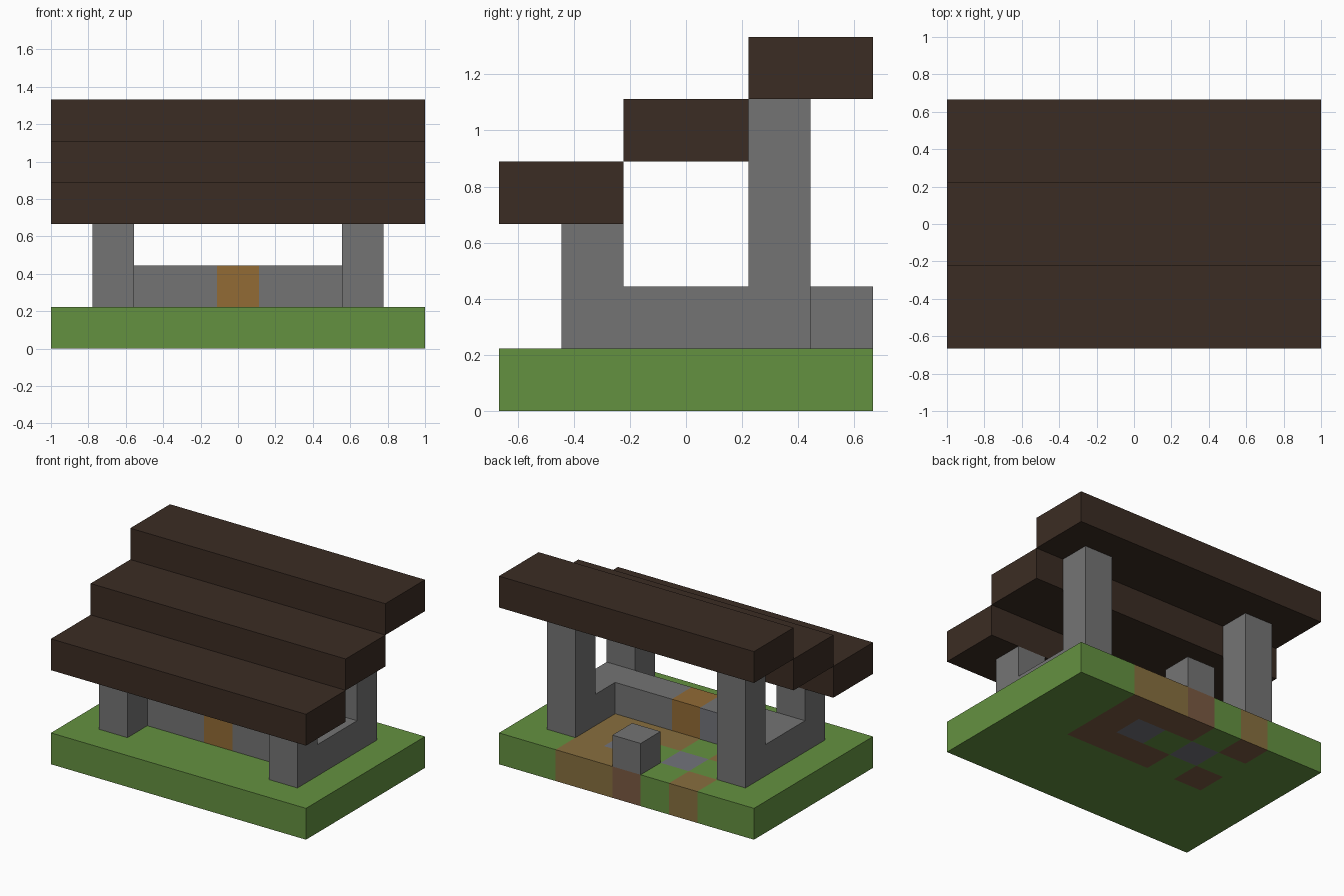
import bpy
import bmesh
from mathutils import Vector

if "Cube" in bpy.data.objects:
    bpy.data.objects.remove(bpy.data.objects["Cube"], do_unlink=True)

U = 2 / 9                      # block size
NX, NY = 9, 6                  # footprint in blocks
ORIGIN = Vector((-1, -NY * U / 2, 0))


def material(name, rgb):
    """Flat material from an sRGB colour."""
    def lin(c):
        c /= 255
        return c / 12.92 if c <= 0.04045 else ((c + 0.055) / 1.055) ** 2.4
    col = tuple(lin(c) for c in rgb) + (1,)
    m = bpy.data.materials.new(name)
    m.use_nodes = True
    m.diffuse_color = col
    bsdf = m.node_tree.nodes["Principled BSDF"]
    bsdf.inputs["Base Color"].default_value = col
    bsdf.inputs["Roughness"].default_value = 0.9
    return m


GRASS = material("grass_green", (100, 145, 64))
STONE = material("stone_grey", (116, 116, 116))
ROOF = material("dark_roof_wood", (59, 44, 35))
GOLD = material("golden_wood", (146, 107, 53))
PATH = material("tan_path", (136, 111, 63))
SOIL = material("soil_brown", (122, 90, 66))
SLATE = material("bluish_grey", (115, 116, 123))


def block(name, lo, hi, mats):
    """Box between two corners given in block units."""
    lo, hi = Vector(lo), Vector(hi)
    bm = bmesh.new()
    bmesh.ops.create_cube(bm, size=1)
    for v in bm.verts:
        v.co = ORIGIN + U * Vector([b if c > 0 else a for a, b, c in zip(lo, hi, v.co)])
    me = bpy.data.meshes.new(name)
    bm.to_mesh(me)
    bm.free()
    for m in mats:
        me.materials.append(m)
    ob = bpy.data.objects.new(name, me)
    bpy.context.collection.objects.link(ob)
    return ob


# Ground slab, cut into block cells and coloured per cell
ground = block("ground", (0, 0, 0), (NX, NY, 1), [GRASS, PATH, SOIL, SLATE])
path_cells = {(x, y) for x in (5, 6) for y in (3, 4, 5)} | {(4, 3), (2, 5), (2, 3)}
slate_cells = {(5, 4), (3, 4)}
soil_cells = {(4, 5)}
bm = bmesh.new()
bm.from_mesh(ground.data)
for axis, count in ((0, NX), (1, NY)):
    normal = Vector((axis == 0, axis == 1, 0))
    for i in range(1, count):
        bmesh.ops.bisect_plane(bm, geom=bm.verts[:] + bm.edges[:] + bm.faces[:],
                               plane_co=ORIGIN + normal * i * U, plane_no=normal)
bm.normal_update()
for f in bm.faces:
    p = (f.calc_center_median() - f.normal * U * 0.3 - ORIGIN) / U
    cell = (int(p.x), int(p.y))
    if cell in slate_cells:
        f.material_index = 3
    elif cell in soil_cells:
        f.material_index = 2
    elif cell in path_cells:
        f.material_index = 2 if f.normal.z < -0.5 else 1
bm.to_mesh(ground.data)
bm.free()

# Pillars and low side walls
for side, x in (("right", 1), ("left", 7)):
    block(f"{side}_front_pillar", (x, 1, 1), (x + 1, 2, 3), [STONE])
    block(f"{side}_back_pillar", (x, 4, 1), (x + 1, 5, 5), [STONE])
    block(f"{side}_low_wall", (x, 2, 1), (x + 1, 4, 2), [STONE])

# Low front wall with a wooden gate in the middle
block("front_wall_right", (2, 2, 1), (4, 3, 2), [STONE])
block("front_wall_left", (5, 2, 1), (7, 3, 2), [STONE])
block("front_gate", (4, 2, 1), (5, 3, 2), [GOLD])
block("wall_panel", (3, 3, 1), (4, 3.02, 2), [SLATE])

# Stone seat at the back
block("back_stone", (4, 5, 1), (5, 6, 2), [STONE])

# Stepped roof rising toward the back
for i, name in enumerate(("front", "middle", "back")):
    block(f"{name}_roof_step", (0, 2 * i, 3 + i), (NX, 2 * i + 2, 4 + i), [ROOF])
